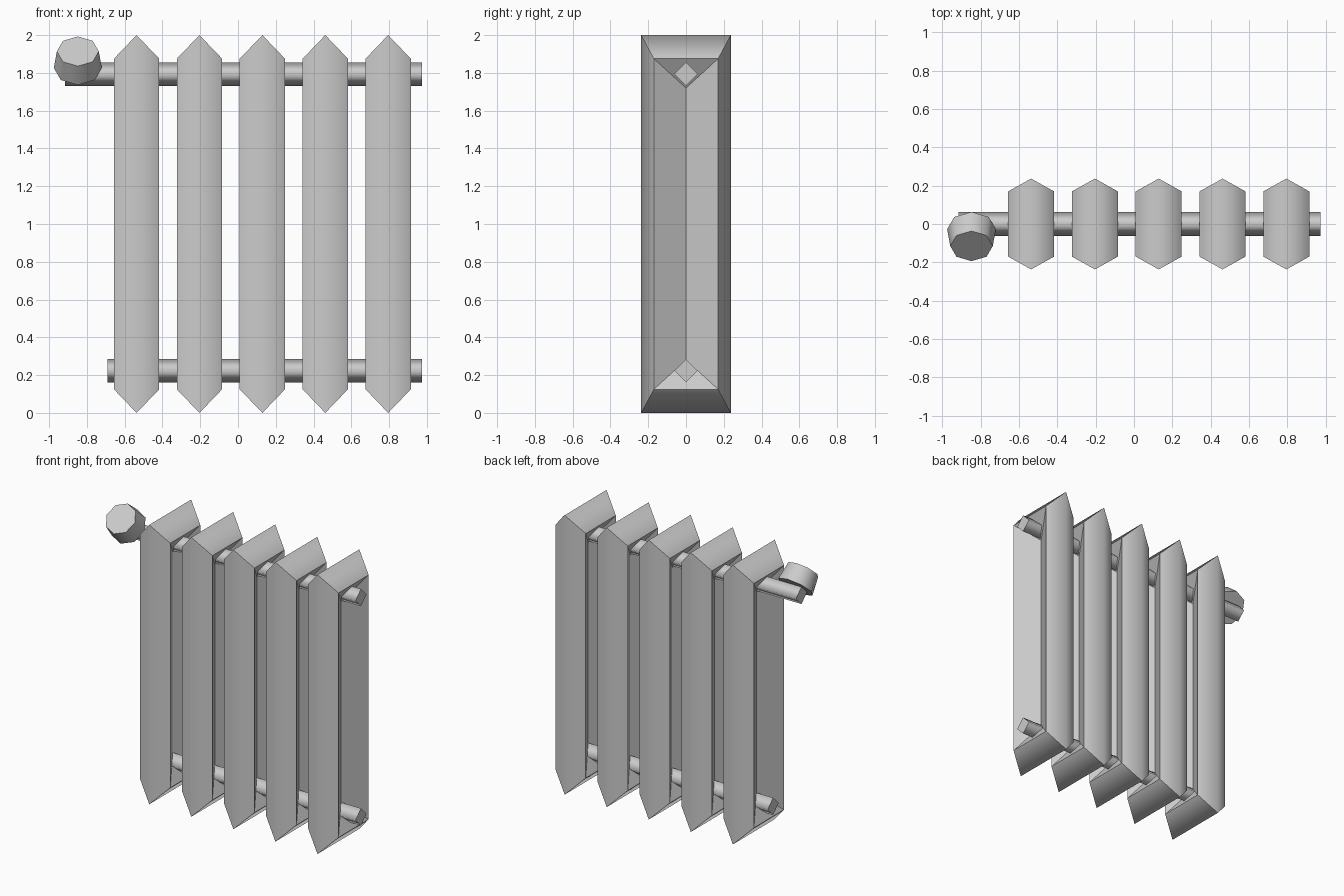
import bpy, bmesh, math
from mathutils import Matrix, Vector

cube = bpy.data.objects.get("Cube")
if cube:
    bpy.data.objects.remove(cube)

# Single painted metal colour
grey = bpy.data.materials.new("grey_metal")
grey.use_nodes = True
colour = (0.6, 0.6, 0.6, 1)
grey.diffuse_color = colour
grey.node_tree.nodes["Principled BSDF"].inputs["Base Color"].default_value = colour


def finish(name, bm, is_soft):
    """Smooth shade the mesh, keeping every edge sharp unless is_soft says otherwise."""
    bmesh.ops.recalc_face_normals(bm, faces=bm.faces)
    for f in bm.faces:
        f.smooth = True
    for e in bm.edges:
        e.smooth = is_soft(e)
    mesh = bpy.data.meshes.new(name)
    bm.to_mesh(mesh)
    bm.free()
    mesh.materials.append(grey)
    obj = bpy.data.objects.new(name, mesh)
    bpy.context.collection.objects.link(obj)
    return obj


def rod(name, sides, r1, r2, length, matrix):
    """Smooth sided rod or tapered knob with flat end caps."""
    bm = bmesh.new()
    bmesh.ops.create_cone(bm, cap_ends=True, segments=sides, radius1=r1,
                          radius2=r2, depth=length)
    long_edges = {e for e in bm.edges if abs(e.verts[0].co.z - e.verts[1].co.z) > length / 2}
    bmesh.ops.transform(bm, matrix=matrix, verts=bm.verts)
    return finish(name, bm, lambda e: e in long_edges)


def fin(name, x):
    """Ridged rim around a valley that is sunk into both sides."""
    bm = bmesh.new()

    def loop(px, half_y, z0, z1):
        return [bm.verts.new((px, y, z)) for y, z in
                ((-half_y, z0), (half_y, z0), (half_y, z1), (-half_y, z1))]

    rim = loop(0, 0.237, 0, 2)
    for s in (-1, 1):
        side = loop(s * 0.12, 0.17, 0.125, 1.875)
        low = bm.verts.new((s * 0.02, 0, 0.28))
        high = bm.verts.new((s * 0.02, 0, 1.72))
        for i in range(4):
            j = (i + 1) % 4
            bm.faces.new((rim[i], rim[j], side[j], side[i]))
        a, b, c, d = side
        for corners in ((a, b, low), (b, c, high, low), (c, d, high), (d, a, low, high)):
            bm.faces.new(corners)
    obj = finish(name, bm, lambda e: all(abs(v.co.x) < 0.001 for v in e.verts))
    obj.location.x = x


# Five radiator fins
for i in range(5):
    fin(f"fin_{i + 1}", -0.537 + 0.333 * i)

# Diamond section pipes running through the fins
for name, x0, z in (("upper_pipe", -0.915, 1.793), ("lower_pipe", -0.69, 0.223)):
    place = Matrix.Translation(((x0 + 0.974) / 2, 0, z)) @ Matrix.Rotation(math.pi / 2, 4, "Y")
    rod(name, 4, 0.062, 0.062, 0.974 - x0, place)

# Tapered valve knob, tilted forward on the end of the upper pipe
tilt = Matrix.Translation((-0.848, -0.071, 1.87)) @ Matrix.Rotation(math.pi / 4, 4, "X")
rod("valve_knob", 8, 0.127, 0.111, 0.125, tilt)
